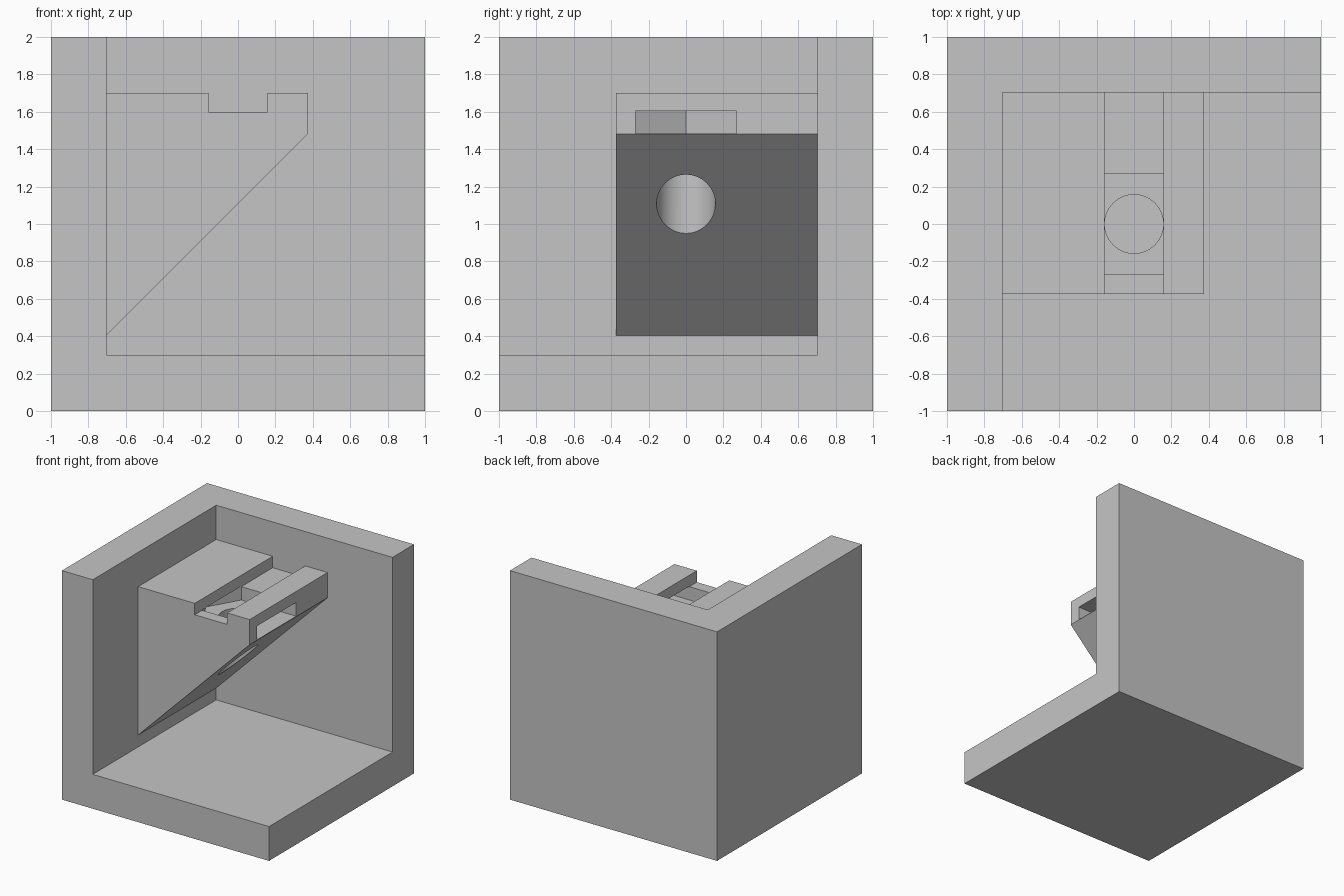
import bpy, bmesh, math

if "Cube" in bpy.data.objects:
    bpy.data.objects.remove(bpy.data.objects["Cube"])

WALL = 0.703      # inner face of both walls
FLOOR = 0.30      # top of the base
EDGE = 0.373      # outer faces of the bracket
HOLE = 0.157      # bolt radius and half the groove width
NUT = 0.27        # half the nut width across flats

grey = bpy.data.materials.new("light_grey")
grey.diffuse_color = (0.56, 0.56, 0.56, 1)
grey.use_nodes = True
grey.node_tree.nodes["Principled BSDF"].inputs["Base Color"].default_value = grey.diffuse_color


def prism(name, outline, axis, start, end):
    """Extrude a 2D outline: (x, z) along y, or (x, y) along z."""
    bm = bmesh.new()
    place = (lambda u, v: (u, start, v)) if axis == "y" else (lambda u, v: (u, v, start))
    face = bm.faces.new([bm.verts.new(place(u, v)) for u, v in outline])
    ext = bmesh.ops.extrude_face_region(bm, geom=[face])
    moved = [g for g in ext["geom"] if isinstance(g, bmesh.types.BMVert)]
    d = end - start
    bmesh.ops.translate(bm, verts=moved, vec=(0, d, 0) if axis == "y" else (0, 0, d))
    bmesh.ops.recalc_face_normals(bm, faces=bm.faces)
    mesh = bpy.data.meshes.new(name)
    bm.to_mesh(mesh)
    bm.free()
    mesh.materials.append(grey)
    obj = bpy.data.objects.new(name, mesh)
    bpy.context.collection.objects.link(obj)
    return obj


def rect(u0, u1, v0, v1):
    return [(u0, v0), (u1, v0), (u1, v1), (u0, v1)]


def combine(target, tool, operation):
    """Apply a boolean and remove the tool object."""
    tool.hide_render = True
    mod = target.modifiers.new(operation, "BOOLEAN")
    mod.operation, mod.solver, mod.object = operation, "EXACT", tool
    bpy.context.view_layer.objects.active = target
    bpy.ops.object.modifier_apply(modifier=mod.name)
    bpy.data.objects.remove(tool)


# Corner made of a base, a left wall and a back wall
corner = prism("corner_with_bracket", rect(-1, 1, -1, 1), "z", 0, 2)
combine(corner, prism("corner_space", rect(-WALL, 1.2, -1.2, WALL), "z", FLOOR, 2.2), "DIFFERENCE")

# Bracket with a 45 degree underside, sunk into both walls
side = [(-0.8, 0.307), (EDGE, 1.48), (EDGE, 1.70), (-0.8, 1.70)]
bracket = prism("bracket", side, "y", -EDGE, 0.8)

# Groove along the top
combine(bracket, prism("groove", rect(-HOLE, HOLE, 1.60, 1.8), "y", -0.6, WALL), "DIFFERENCE")

# Nut slot: pointed hexagon end, open towards the right
tip = NUT / math.cos(math.pi / 6)
slot = [(-tip, 0), (-tip / 2, -NUT), (0.6, -NUT), (0.6, NUT), (-tip / 2, NUT)]
combine(bracket, prism("nut_slot", slot, "z", 1.484, 1.604), "DIFFERENCE")

# Vertical bolt hole
ring = [(HOLE * math.cos(a), HOLE * math.sin(a))
        for a in (2 * math.pi * i / 64 for i in range(64))]
combine(bracket, prism("bolt_hole", ring, "z", 0.6, 1.55), "DIFFERENCE")

combine(corner, bracket, "UNION")

# Smooth the hole, keep every other edge sharp
bpy.ops.object.select_all(action="DESELECT")
corner.select_set(True)
bpy.context.view_layer.objects.active = corner
bpy.ops.object.shade_smooth_by_angle(angle=math.radians(25))
